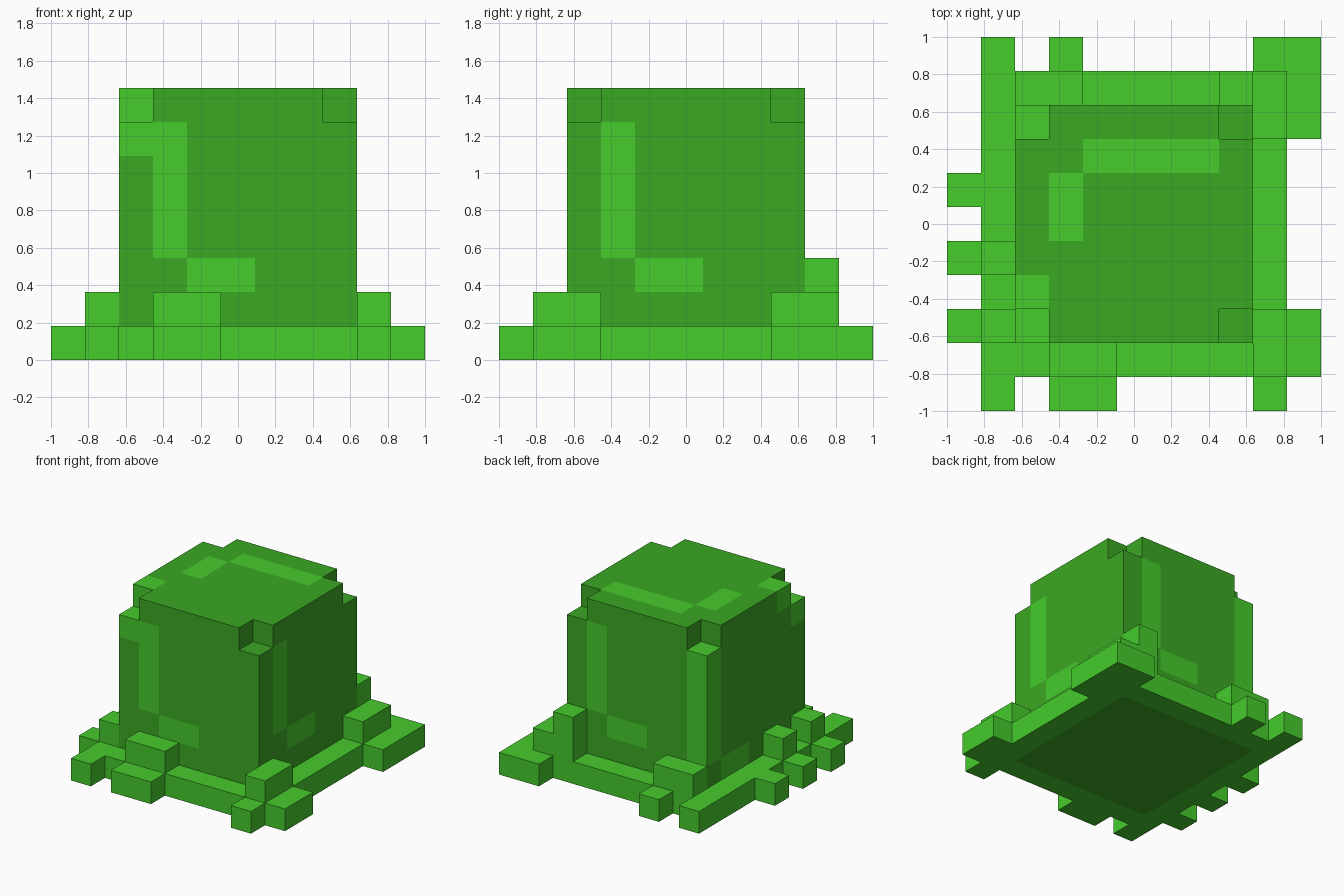
import bpy

if "Cube" in bpy.data.objects:
    bpy.data.objects.remove(bpy.data.objects["Cube"])

U = 2 / 11  # one block; the grid is 11 x 11 blocks wide


def material(name, rgb):
    m = bpy.data.materials.new(name)
    m.diffuse_color = (*rgb, 1)
    m.use_nodes = True
    m.node_tree.nodes["Principled BSDF"].inputs["Base Color"].default_value = m.diffuse_color
    return m


DARK = material("dark green", (0.0437, 0.3916, 0.0168))
BRIGHT = material("bright green", (0.0612, 0.6038, 0.0252))


def box(x0, x1, y0, y1, z0, z1):
    """All blocks in an inclusive range of grid positions."""
    return {(x, y, z) for x in range(x0, x1 + 1)
            for y in range(y0, y1 + 1) for z in range(z0, z1 + 1)}


def union(*ranges):
    return set().union(*(box(*r) for r in ranges))


# Body: a large cube with its four upper corners knocked off
body = box(2, 8, 2, 8, 0, 7) - {(x, y, 7) for x in (2, 8) for y in (2, 8)}

# Shiny highlight blocks in the body surface
shine = union(
    (3, 3, 2, 2, 3, 6), (2, 2, 2, 2, 6, 6), (4, 5, 2, 2, 2, 2),    # front
    (8, 8, 3, 3, 3, 6), (8, 8, 4, 5, 2, 2),                        # right
    (7, 7, 8, 8, 3, 6), (5, 6, 8, 8, 2, 2),                        # back
    (2, 2, 8, 8, 2, 6), (2, 2, 6, 7, 1, 1),                        # left
    (4, 7, 7, 7, 7, 7), (3, 3, 5, 6, 7, 7), (2, 2, 3, 3, 7, 7))    # top

# Puddle: a ring round the body with ragged edges
puddle = union(
    (1, 1, 0, 10, 0, 0), (9, 9, 0, 10, 0, 0),
    (2, 8, 1, 1, 0, 0), (2, 8, 9, 9, 0, 0),
    (0, 0, 2, 2, 0, 0), (0, 0, 4, 4, 0, 0), (0, 0, 6, 6, 0, 0),
    (3, 4, 0, 0, 0, 0), (3, 3, 10, 10, 0, 0),
    (10, 10, 1, 2, 0, 0), (10, 10, 8, 10, 0, 0))

# Lumps climbing the body from the puddle
lumps = union(
    (3, 4, 1, 1, 1, 1), (9, 9, 1, 2, 1, 1), (9, 9, 8, 9, 1, 1),
    (8, 8, 9, 9, 1, 2), (2, 3, 9, 9, 1, 1),
    (1, 1, 2, 2, 1, 1), (1, 1, 4, 4, 1, 1))

solid = body | puddle | lumps


def build(name, cells, bright):
    """Skin the blocks, leaving out faces buried against other blocks."""
    index, faces, mats = {}, [], []
    for cell in sorted(cells):
        for axis in range(3):
            for side in (0, 1):
                near = list(cell)
                near[axis] += 2 * side - 1
                if tuple(near) in solid:
                    continue
                a, b = (axis + 1) % 3, (axis + 2) % 3
                quad = []
                for da, db in ((0, 0), (1, 0), (1, 1), (0, 1)):
                    p = list(cell)
                    p[axis] += side
                    p[a] += da
                    p[b] += db
                    quad.append(index.setdefault(tuple(p), len(index)))
                faces.append(quad if side else quad[::-1])
                mats.append(1 if cell in bright else 0)
    mesh = bpy.data.meshes.new(name)
    mesh.from_pydata([(x * U - 1, y * U - 1, z * U) for x, y, z in index], [], faces)
    mesh.materials.append(DARK)
    mesh.materials.append(BRIGHT)
    mesh.polygons.foreach_set("material_index", mats)
    mesh.update()
    bpy.context.collection.objects.link(bpy.data.objects.new(name, mesh))


build("body", body, shine)
build("puddle", puddle, puddle)
build("lumps", lumps, lumps)
